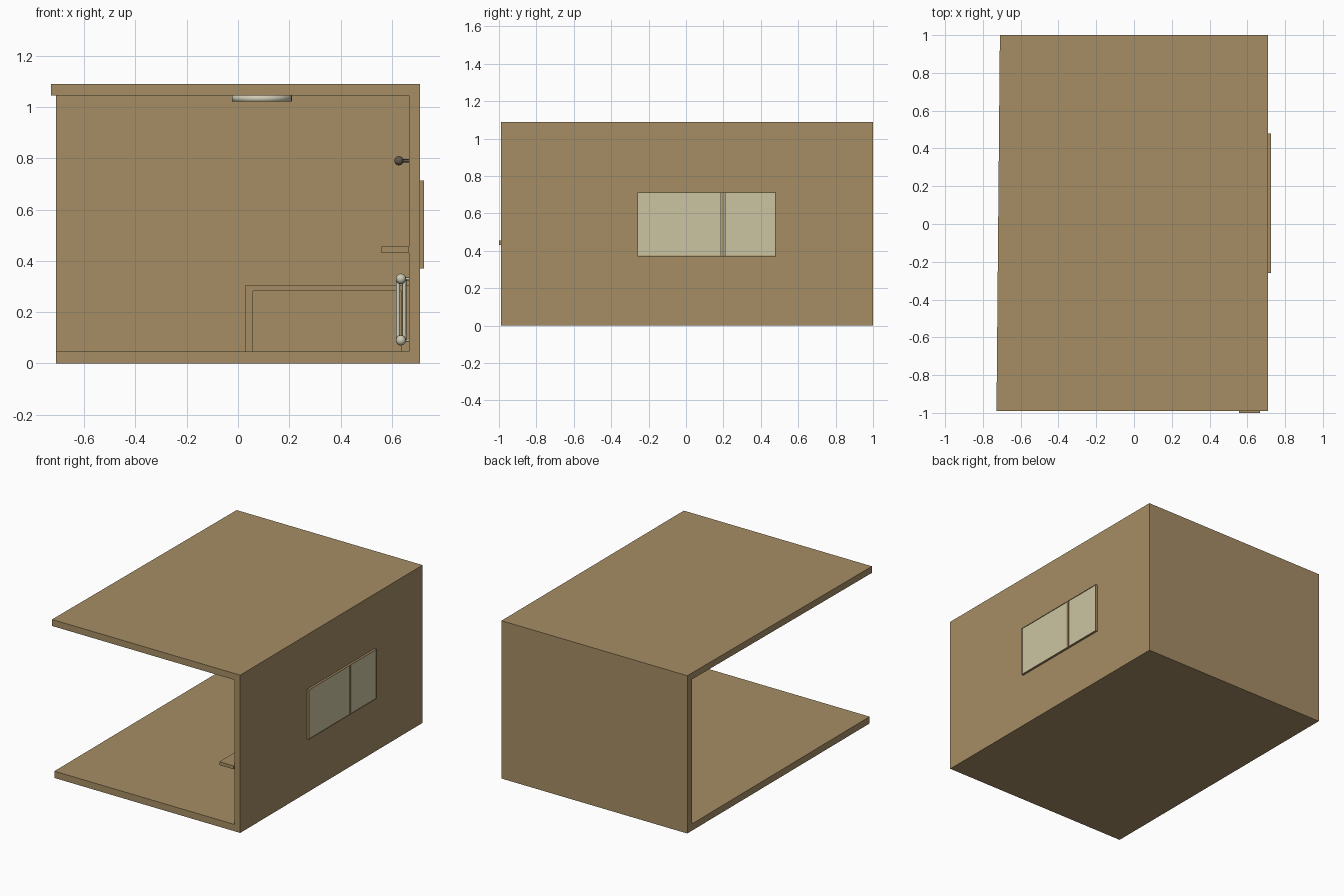
import bpy
import bmesh
import math
from mathutils import Vector

cube = bpy.data.objects.get("Cube")
if cube:
    bpy.data.objects.remove(cube, do_unlink=True)


def material(name, rgb):
    m = bpy.data.materials.new(name)
    m.use_nodes = True
    m.diffuse_color = (*rgb, 1)
    m.node_tree.nodes["Principled BSDF"].inputs["Base Color"].default_value = (*rgb, 1)
    return m


TAN = material("warm tan", (0.38, 0.27, 0.13))
GLASS = material("pale glass", (0.60, 0.56, 0.36))
METAL = material("pale metal", (0.62, 0.60, 0.46))
DARK = material("dark metal", (0.12, 0.10, 0.07))


def finish(name, bm, mat, smooth=False):
    bmesh.ops.recalc_face_normals(bm, faces=bm.faces)
    mesh = bpy.data.meshes.new(name)
    bm.to_mesh(mesh)
    bm.free()
    mesh.materials.append(mat)
    for p in mesh.polygons:
        p.use_smooth = smooth
    ob = bpy.data.objects.new(name, mesh)
    bpy.context.collection.objects.link(ob)
    return ob


def add_box(bm, x, y, z):
    verts = bmesh.ops.create_cube(bm, size=1)["verts"]
    for v in verts:
        v.co = [a[0] + (c + 0.5) * (a[1] - a[0]) for a, c in zip((x, y, z), v.co)]


def box(name, x, y, z, mat=TAN):
    bm = bmesh.new()
    add_box(bm, x, y, z)
    return finish(name, bm, mat)


def add_rod(bm, a, b, r, sides=12):
    a, b = Vector(a), Vector(b)
    verts = bmesh.ops.create_cone(bm, cap_ends=True, segments=sides, radius1=r,
                                  radius2=r, depth=(b - a).length)["verts"]
    turn = (b - a).to_track_quat("Z", "Y")
    for v in verts:
        v.co = turn @ v.co + (a + b) / 2


def add_ball(bm, centre, r):
    verts = bmesh.ops.create_uvsphere(bm, u_segments=12, v_segments=8, radius=r)["verts"]
    for v in verts:
        v.co += Vector(centre)


SIDE, FRONT, BACK, FLOOR, TOP = 0.71, -0.99, 1.0, 0.047, 1.045
INNER = 0.667
WIN_Y, WIN_Z = (-0.26, 0.48), (0.37, 0.713)

# Room shell, open at the front and at its right
box("floor", (-SIDE, SIDE), (FRONT, BACK), (0, FLOOR))
box("back_wall", (-SIDE, INNER), (0.95, BACK), (FLOOR, TOP))

ceiling = box("ceiling", (-SIDE, SIDE), (FRONT, BACK), (TOP, 1.09))
for v in ceiling.data.vertices:
    if v.co.x < 0 and v.co.y < 0:
        v.co.x = -0.728

# Side wall built around the window opening
bm = bmesh.new()
thick = (INNER, SIDE)
add_box(bm, thick, (FRONT, WIN_Y[0]), (FLOOR, TOP))
add_box(bm, thick, (WIN_Y[1], BACK), (FLOOR, TOP))
add_box(bm, thick, WIN_Y, (FLOOR, WIN_Z[0]))
add_box(bm, thick, WIN_Y, (WIN_Z[1], TOP))
bmesh.ops.remove_doubles(bm, verts=bm.verts, dist=0.0001)
finish("side_wall", bm, TAN)

# Window: thin frame, divider and two panes
bm = bmesh.new()
edge, depth = 0.004, (INNER, 0.725)
for y in WIN_Y[0], WIN_Y[1] - edge:
    add_box(bm, depth, (y, y + edge), WIN_Z)
for z in WIN_Z[0], WIN_Z[1] - edge:
    add_box(bm, depth, WIN_Y, (z, z + edge))
add_box(bm, depth, (0.19, 0.205), WIN_Z)
finish("window_frame", bm, TAN)
for name, y in (("front_pane", (WIN_Y[0], 0.19)), ("back_pane", (0.205, WIN_Y[1]))):
    box(name, (0.69, 0.722), (y[0] + edge, y[1] - edge),
        (WIN_Z[0] + edge, WIN_Z[1] - edge), GLASS)

# Wall shelf at the open front
box("wall_shelf", (0.557, INNER), (-1.0, -0.45), (0.432, 0.455))

# Desk in the back corner: top and two end panels
desk_y = (0.52, 0.95)
box("desk_top", (0.03, INNER), desk_y, (0.282, 0.305))
for name, x in (("desk_right_panel", (0.03, 0.058)), ("desk_left_panel", (0.637, INNER))):
    box(name, x, desk_y, (FLOOR, 0.282))

# Radiator under the window: headers with round ends and paired tubes
bm = bmesh.new()
rad_y = (-0.22, 0.44)
for z in 0.09, 0.33:
    add_rod(bm, (0.635, rad_y[0], z), (0.635, rad_y[1], z), 0.014)
    for y in rad_y:
        add_ball(bm, (0.635, y, z), 0.02)
    for y in (-0.1, 0.32):
        add_rod(bm, (0.635, y, z), (INNER, y, z), 0.006)
count = 14
for i in range(count):
    y = rad_y[0] + 0.02 + i * (rad_y[1] - rad_y[0] - 0.04) / (count - 1)
    for x in 0.624, 0.648:
        add_rod(bm, (x, y, 0.09), (x, y, 0.33), 0.008, 8)
radiator = finish("radiator", bm, METAL)

# Curtain rod with finials and wall brackets
bm = bmesh.new()
rod_y = (-0.34, 0.56)
add_rod(bm, (0.627, rod_y[0], 0.79), (0.627, rod_y[1], 0.79), 0.008)
for y, inset in zip(rod_y, (0.05, -0.05)):
    add_ball(bm, (0.627, y, 0.79), 0.018)
    add_rod(bm, (0.627, y + inset, 0.79), (INNER, y + inset, 0.79), 0.006)
curtain_rod = finish("curtain_rod", bm, DARK)

for ob in (radiator, curtain_rod):
    bpy.ops.object.select_all(action="DESELECT")
    ob.select_set(True)
    bpy.context.view_layer.objects.active = ob
    bpy.ops.object.shade_smooth_by_angle(angle=math.radians(50))

# Round ceiling lamp
bm = bmesh.new()
add_rod(bm, (0.093, 0, 1.02), (0.093, 0, TOP), 0.117, 32)
finish("ceiling_lamp", bm, METAL, smooth=True)
